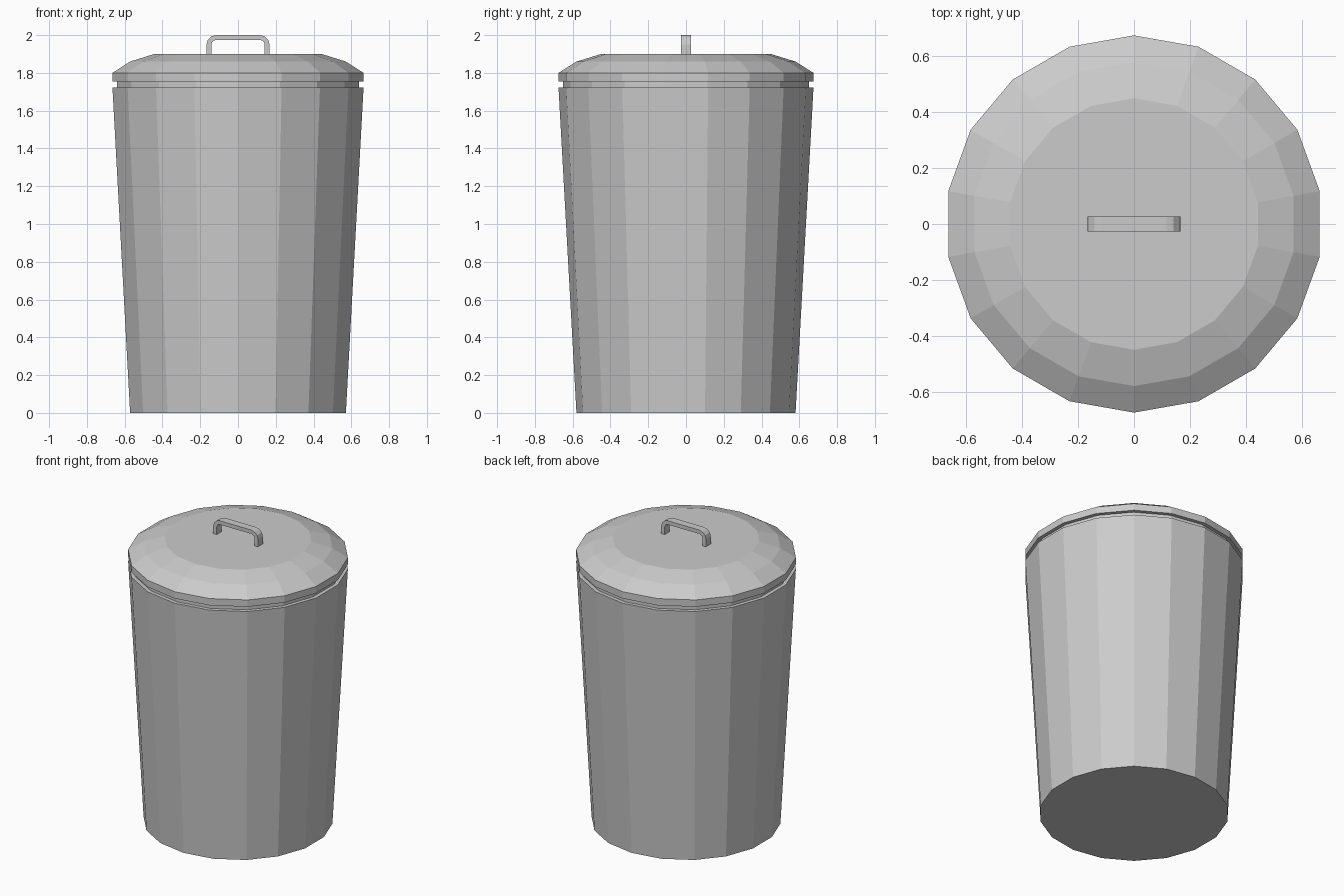
import bpy, bmesh, math

if "Cube" in bpy.data.objects:
    bpy.data.objects.remove(bpy.data.objects["Cube"])

SIDES = 18


def finish(name, bm):
    bmesh.ops.recalc_face_normals(bm, faces=bm.faces)
    mesh = bpy.data.meshes.new(name)
    bm.to_mesh(mesh)
    bm.free()
    obj = bpy.data.objects.new(name, mesh)
    bpy.context.collection.objects.link(obj)
    return obj


def lathe(name, profile):
    """Faceted revolve of (radius, z) points, capped at both ends."""
    bm = bmesh.new()
    rings = []
    for r, z in profile:
        rings.append([bm.verts.new((r * math.sin(2 * math.pi * i / SIDES),
                                    r * math.cos(2 * math.pi * i / SIDES), z))
                      for i in range(SIDES)])
    for a, b in zip(rings, rings[1:]):
        for i in range(SIDES):
            j = (i + 1) % SIDES
            bm.faces.new((a[i], a[j], b[j], b[i]))
    bm.faces.new(rings[0])
    bm.faces.new(rings[-1])
    return finish(name, bm)


# Tapered bin with a recessed lip under the lid
lathe("bin_body", [(0.58, 0), (0.675, 1.722), (0.65, 1.722), (0.65, 1.754)])

# Lid with straight rim and stepped dome
lathe("lid", [(0.64, 1.754), (0.675, 1.754), (0.675, 1.80), (0.58, 1.86), (0.45, 1.90)])

# Handle: rectangular strip swept along a rounded arch
WIDTH, THICK, R = 0.026, 0.026, 0.05
outer, inner = [(0.167, 1.895)], [(0.167 - THICK, 1.895)]
for k in range(4):
    a = math.radians(30 * k)
    for pts, r in ((outer, R), (inner, R - THICK)):
        pts.append((0.167 - R + r * math.cos(a), 2.0 - R + r * math.sin(a)))
outer += [(-x, z) for x, z in reversed(outer)]
inner += [(-x, z) for x, z in reversed(inner)]

bm = bmesh.new()
sections = [[bm.verts.new((x, y, z)) for (x, z), y in
             ((o, -WIDTH), (o, WIDTH), (i, WIDTH), (i, -WIDTH))]
            for o, i in zip(outer, inner)]
for a, b in zip(sections, sections[1:]):
    for k in range(4):
        j = (k + 1) % 4
        bm.faces.new((a[k], a[j], b[j], b[k]))
bm.faces.new(sections[0])
bm.faces.new(sections[-1])
finish("lid_handle", bm)
